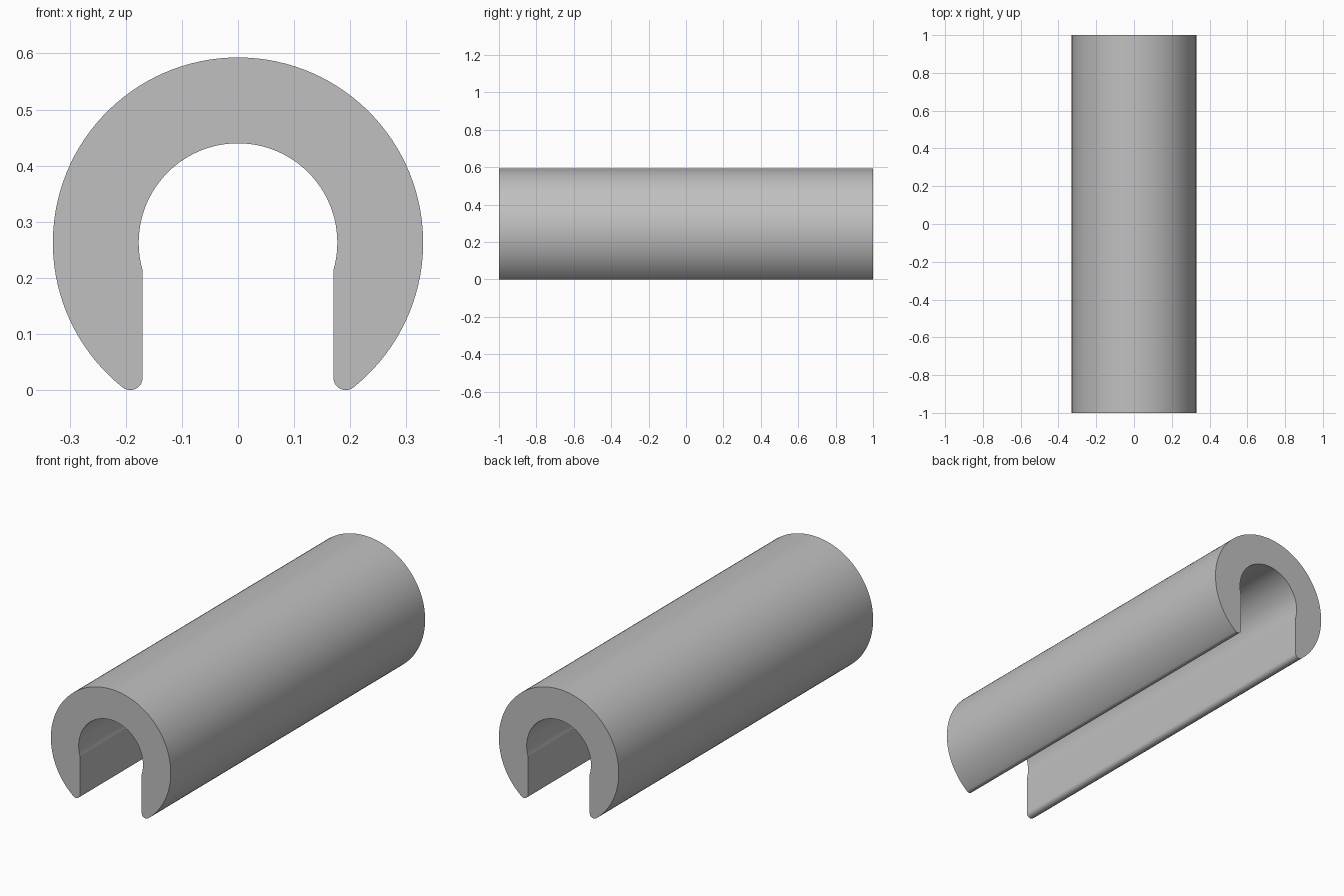
import bpy, bmesh
from math import cos, sin, asin, acos, atan2, pi, radians

cube = bpy.data.objects.get("Cube")
if cube:
    bpy.data.objects.remove(cube, do_unlink=True)

LENGTH = 2.0
CENTRE_Z = 0.263
OUTER_R = 0.33
INNER_R = 0.177
SLOT = 0.17        # half width of the opening
TIP_R = 0.022      # rounding of the lips


def arc(cx, cz, r, start, end, steps):
    """Points along an arc, both ends included."""
    angles = [start + (end - start) * i / steps for i in range(steps + 1)]
    return [(cx + r * cos(a), cz + r * sin(a)) for a in angles]


# Half profile on +x: bore, straight slot wall, rounded lip, outer wall
tip_x = SLOT + TIP_R
tip_angle = -acos(tip_x / (OUTER_R - TIP_R))
tip_z = CENTRE_Z + (OUTER_R - TIP_R) * sin(tip_angle)
half = arc(0, CENTRE_Z, INNER_R, pi / 2, -acos(SLOT / INNER_R), 32)
half += arc(tip_x, tip_z, TIP_R, -pi, tip_angle, 16)
half += arc(0, CENTRE_Z, OUTER_R, tip_angle, pi / 2, 48)[1:]

# Mirror to the other side, sharing the two points on the centre line
profile = half + [(-x, z) for x, z in reversed(half[1:-1])]
base = min(z for x, z in profile)

# Extrude the profile along y
bm = bmesh.new()
face = bm.faces.new([bm.verts.new((x, -LENGTH / 2, z - base)) for x, z in profile])
result = bmesh.ops.extrude_face_region(bm, geom=[face], use_keep_orig=True)
moved = [v for v in result["geom"] if isinstance(v, bmesh.types.BMVert)]
bmesh.ops.translate(bm, verts=moved, vec=(0, LENGTH, 0))
bmesh.ops.recalc_face_normals(bm, faces=bm.faces)
mesh = bpy.data.meshes.new("slotted_tube")
bm.to_mesh(mesh)
bm.free()

# Plain grey material
grey = bpy.data.materials.new("grey")
grey.use_nodes = True
colour = (0.53, 0.53, 0.53, 1)
grey.diffuse_color = colour
grey.node_tree.nodes["Principled BSDF"].inputs["Base Color"].default_value = colour
mesh.materials.append(grey)

tube = bpy.data.objects.new("slotted_tube", mesh)
bpy.context.collection.objects.link(tube)
bpy.context.view_layer.objects.active = tube
tube.select_set(True)
bpy.ops.object.shade_smooth_by_angle(angle=radians(14))
